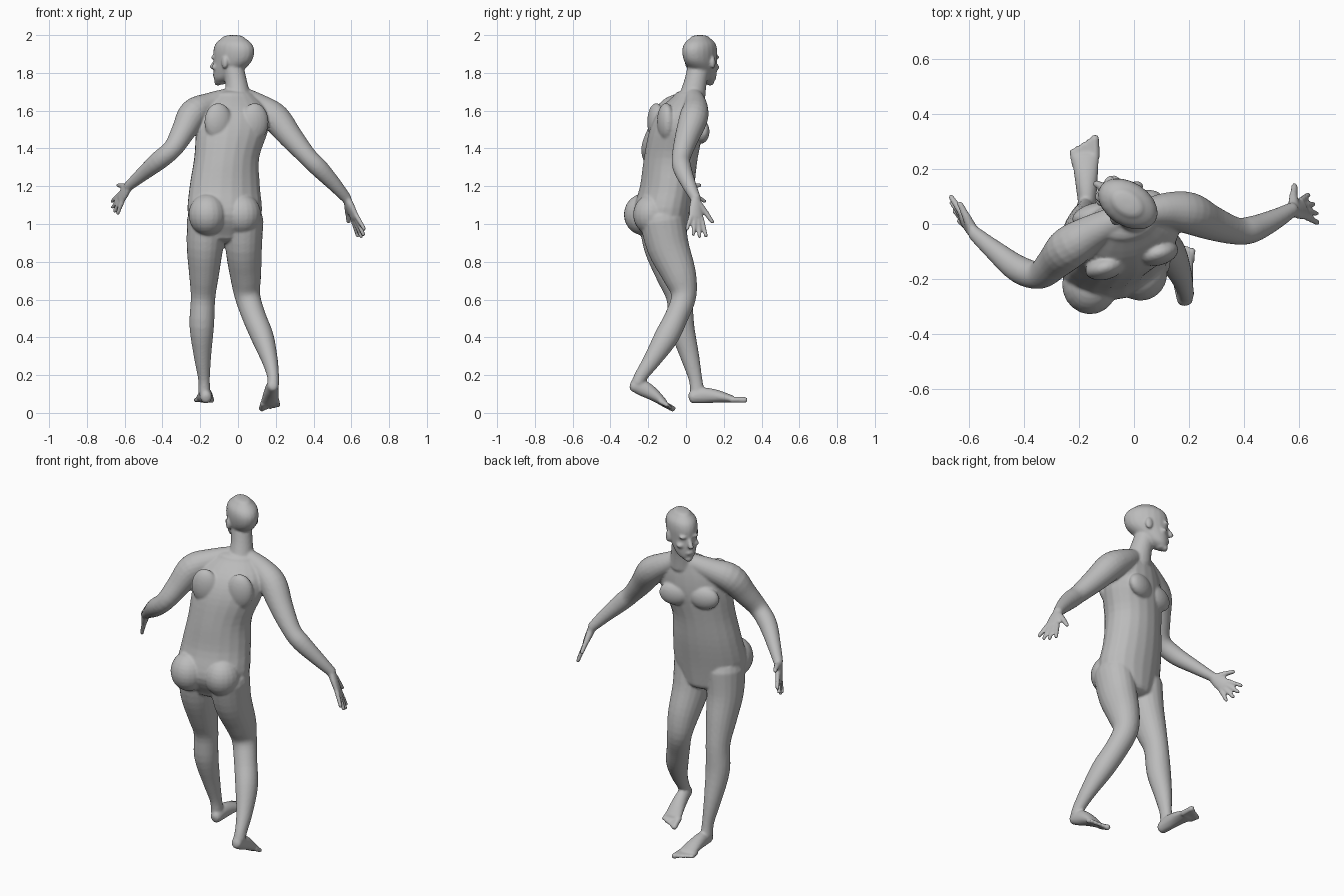
import bpy, bmesh
from math import sin, cos, pi, radians
from mathutils import Vector, Matrix

cube = bpy.data.objects.get("Cube")
if cube:
    bpy.data.objects.remove(cube, do_unlink=True)

UP = Vector((0, 0, 1))
SIDES = 20
bm = bmesh.new()


def spline(rows, steps=4):
    """Smooth curve through rows of numbers."""
    rows = [Vector(r) for r in rows]
    ends = [rows[0]] + rows + [rows[-1]]
    out = []
    for p, q, r, s in zip(ends, ends[1:], ends[2:], ends[3:]):
        for k in range(steps):
            t = k / steps
            out.append(q + (r - p) * (t / 2) + (p * 2 - q * 5 + r * 4 - s) * (t * t / 2)
                       + (q * 3 - p - r * 3 + s) * (t ** 3 / 2))
    return out + [rows[-1]]


def loft(rows, side=(1, 0, 0), axis=None, cap=0.8):
    """Rounded tube through rows of x, y, z, half width, half depth."""
    pts = spline(rows)
    side = Vector(side)
    rings = []
    last = len(pts) - 1
    for i, p in enumerate(pts):
        c = Vector(p[:3])
        t = axis or (Vector(pts[min(i + 1, last)][:3]) - Vector(pts[max(i - 1, 0)][:3]))
        t = t.normalized()
        u = (side - t * side.dot(t)).normalized()
        v = t.cross(u)
        h = min(p[3], p[4]) * cap
        bend = [k * pi / 8 for k in (3, 2, 1)]
        if i == 0:
            rings += [(c - t * h * sin(b), u * p[3] * cos(b), v * p[4] * cos(b)) for b in bend]
        rings.append((c, u * p[3], v * p[4]))
        if i == last:
            rings += [(c + t * h * sin(b), u * p[3] * cos(b), v * p[4] * cos(b)) for b in bend[::-1]]
    loops = [[bm.verts.new(c + u * cos(2 * pi * k / SIDES) + v * sin(2 * pi * k / SIDES))
              for k in range(SIDES)] for c, u, v in rings]
    for a, b in zip(loops, loops[1:]):
        for k in range(SIDES):
            n = (k + 1) % SIDES
            bm.faces.new((a[k], a[n], b[n], b[k]))
    bm.faces.new(loops[0][::-1])
    bm.faces.new(loops[-1])


def blob(center, radii, yaw=0.0):
    m = Matrix.Translation(center) @ Matrix.Rotation(yaw, 4, 'Z') @ Matrix.Diagonal((*radii, 1))
    bmesh.ops.create_uvsphere(bm, u_segments=20, v_segments=14, radius=1, matrix=m)


def tube(a, b, ra, rb):
    side = (1, 0, 0) if abs((b - a).normalized().x) < 0.8 else (0, 1, 0)
    loft([(*a, ra, ra), (*b, rb, rb)], side)


def hand(wrist, tip, thumb):
    wrist, tip, thumb = Vector(wrist), Vector(tip), Vector(thumb)
    d = tip - wrist
    n = d.normalized()
    s = thumb - wrist
    s = (s - n * s.dot(n)).normalized()
    loft([(*wrist, .027, .022), (*(wrist + d * .25), .038, .02),
          (*(wrist + d * .5), .042, .016)], s)
    for i, reach in enumerate((.95, 1, .97, .85)):
        tube(wrist + d * .5 + s * (.032 - .021 * i),
             wrist + d * reach + s * (.056 - .037 * i), .013, .0105)
    tube(wrist + d * .15 + s * .018, wrist.lerp(thumb, .6), .02, .015)
    tube(wrist.lerp(thumb, .55), thumb, .015, .011)


def foot(heel, toe, inner):
    """Heel and toe lie on the sole; inner is the sign of the big toe side."""
    heel, toe = Vector(heel), Vector(toe)
    d = toe - heel
    s = d.cross(UP).normalized()
    if s.x * inner < 0:
        s = -s
    u = d.cross(s).normalized()
    if u.z < 0:
        u = -u
    shape = ((.1, .035, .03, .034), (.28, .042, .035, .042),
             (.5, .036, .042, .034), (.74, .02, .05, .02))
    loft([(*(heel + d * f + u * h), a, b) for f, h, a, b in shape], s)
    for i in range(5):
        r = .016 if i == 0 else .0115
        tube(heel + d * (.74 - .02 * i) + s * (.036 - .019 * i) + u * .016,
             heel + d * (.96 - .035 * i) + s * (.037 - .021 * i) + u * .014, r, r)


# torso, turned a little to the model's forward step
yaw = radians(15)
across = Vector((cos(yaw), sin(yaw), 0))
ahead = Vector((-sin(yaw), cos(yaw), 0))
loft([(-.07, -.11, .94, .15, .11), (-.07, -.13, 1.05, .2, .145),
      (-.07, -.1, 1.2, .19, .14), (-.06, -.08, 1.35, .175, .14),
      (-.03, -.05, 1.5, .195, .138), (-.02, -.025, 1.6, .18, .115),
      (-.02, .01, 1.68, .11, .07)], across, UP, .4)
for sign in (-1, 1):
    chest = Vector((-.035, -.04, 1.49)) + ahead * .1 + across * .085 * sign
    blob(chest, (.085, .042, .065), yaw)
    blade = Vector((-.03, -.05, 1.54)) - ahead * .085 + across * .1 * sign
    blob(blade, (.075, .045, .1), yaw)
    blob(Vector((-.07, -.2, 1.05)) + across * .095 * sign, (.1, .105, .11), yaw)

# neck
loft([(0, .03, 1.66, .072, .072), (-.01, .05, 1.75, .058, .06),
      (-.03, .07, 1.84, .058, .06)])

# head, looking over the right shoulder
turn = radians(57)
face = Vector((-sin(turn), cos(turn), 0))
ear_side = Vector((cos(turn), sin(turn), 0))
skull = Vector((-.033, .08, 1.89))


def on_head(side, forward, height):
    return skull + ear_side * side + face * forward + UP * height


profile = ((-.143, .07, .028, .028), (-.12, .05, .05, .054), (-.08, .025, .064, .082),
           (-.03, -.005, .075, .11), (.025, -.013, .08, .119),
           (.065, -.012, .072, .104), (.095, -.01, .045, .066))
loft([(*on_head(0, f, h), a, b) for h, f, a, b in profile], ear_side, UP, .35)
tube(on_head(0, .098, -.02), on_head(0, .122, -.06), .01, .015)
blob(on_head(0, .1, -.102), (.024, .014, .012), turn)
blob(on_head(0, .088, -.142), (.022, .018, .016), turn)
for sign in (-1, 1):
    blob(on_head(.03 * sign, .092, -.008), (.026, .015, .01), turn)
    blob(on_head(.042 * sign, .075, -.06), (.022, .022, .016), turn)
    blob(on_head(.079 * sign, -.005, -.035), (.012, .021, .033), turn + .3 * sign)

# right arm, swung back
loft([(-.05, .02, 1.67, .05, .05), (-.15, -.03, 1.63, .065, .065),
      (-.235, -.085, 1.585, .078, .078), (-.29, -.14, 1.49, .064, .064),
      (-.345, -.185, 1.4, .052, .052), (-.42, -.165, 1.335, .05, .05),
      (-.51, -.095, 1.26, .037, .037), (-.58, -.035, 1.2, .026, .026)], (0, 1, 0))
hand((-.58, -.035, 1.2), (-.66, .065, 1.075), (-.635, .075, 1.205))

# left arm, held out to the side
loft([(.04, .04, 1.67, .05, .05), (.12, .05, 1.62, .065, .065),
      (.2, .04, 1.56, .076, .076), (.28, .005, 1.46, .064, .064),
      (.37, -.025, 1.355, .05, .05), (.43, -.02, 1.295, .049, .049),
      (.51, .015, 1.21, .038, .038), (.575, .052, 1.135, .027, .027)], (0, 1, 0))
hand((.575, .052, 1.135), (.66, .055, .935), (.585, .14, 1.01))

# right leg, standing in front
loft([(-.165, -.13, 1.02, .105, .12), (-.175, -.115, .88, .097, .108),
      (-.18, -.07, .73, .079, .088), (-.185, -.035, .61, .065, .069),
      (-.192, -.022, .46, .065, .066), (-.188, .02, .3, .046, .05),
      (-.18, .05, .18, .031, .036), (-.178, .06, .11, .032, .038)])
foot((-.168, .005, .048), (-.18, .325, .055), 1)

# left leg, trailing with the heel raised
loft([(.035, -.125, 1.02, .1, .12), (.03, -.095, .88, .097, .112),
      (.04, -.035, .73, .083, .09), (.05, -.012, .62, .068, .067),
      (.085, -.05, .51, .063, .062), (.13, -.105, .4, .06, .064),
      (.168, -.18, .28, .043, .047), (.185, -.235, .2, .032, .036),
      (.187, -.255, .16, .032, .034)])
foot((.19, -.315, .125), (.162, -.06, .004), -1)

# one continuous skin over all the parts
bmesh.ops.recalc_face_normals(bm, faces=bm.faces[:])
mesh = bpy.data.meshes.new("body")
bm.to_mesh(mesh)
bm.free()
body = bpy.data.objects.new("body", mesh)
bpy.context.collection.objects.link(body)

skin = bpy.data.materials.new("plain grey")
skin.use_nodes = True
grey = (.5, .5, .5, 1)
skin.diffuse_color = grey
skin.node_tree.nodes["Principled BSDF"].inputs["Base Color"].default_value = grey
mesh.materials.append(skin)

remesh = body.modifiers.new("skin", 'REMESH')
remesh.mode = 'VOXEL'
remesh.voxel_size = .007
remesh.use_smooth_shade = True
soften = body.modifiers.new("soften", 'SMOOTH')
soften.factor = .5
soften.iterations = 4
